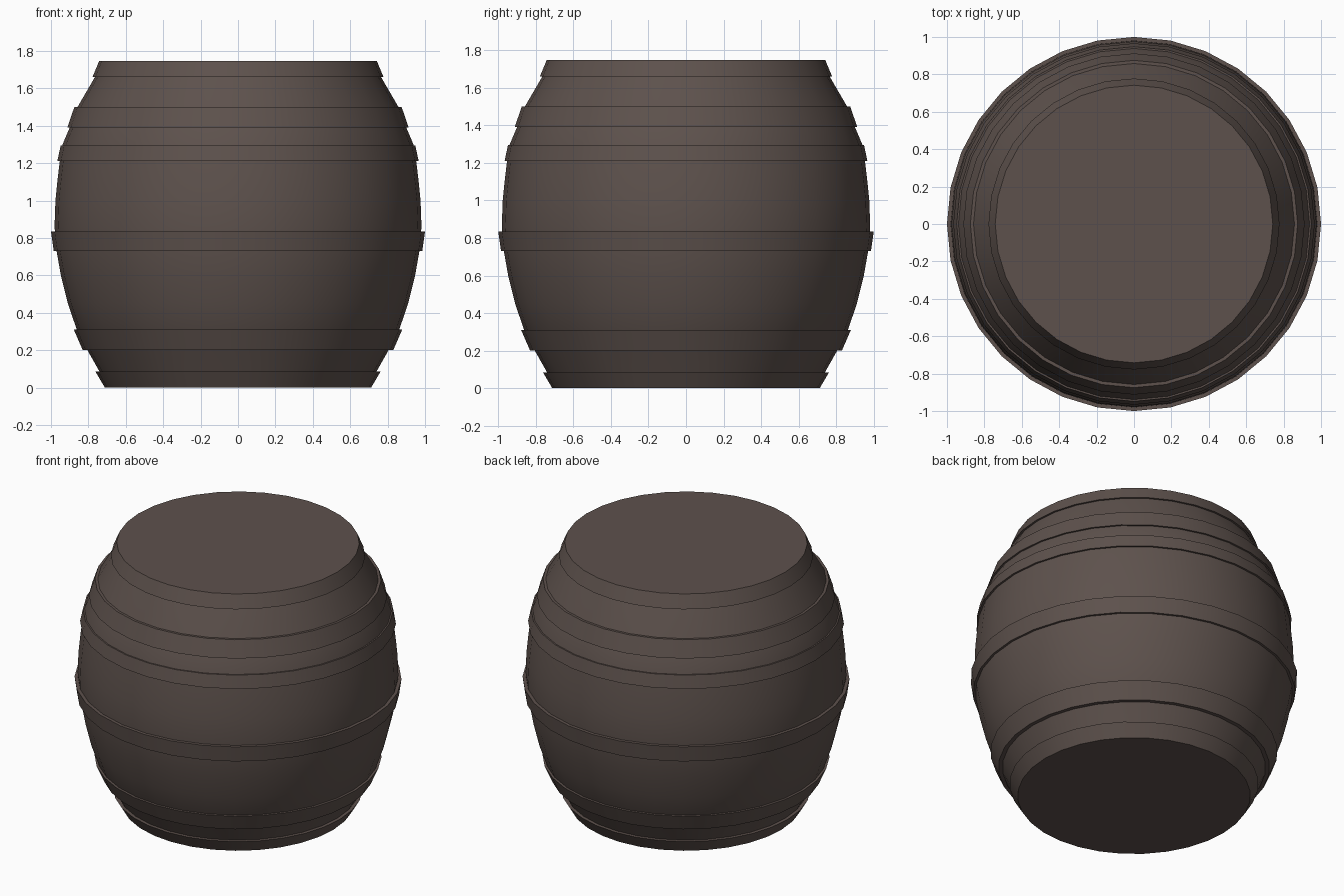
import bpy
import math

SIDES = 32

cube = bpy.data.objects.get("Cube")
if cube:
    bpy.data.objects.remove(cube, do_unlink=True)

wood = bpy.data.materials.new("dark_brown_wood")
wood.use_nodes = True
colour = (0.110, 0.083, 0.073, 1)
wood.diffuse_color = colour
bsdf = next(n for n in wood.node_tree.nodes if n.type == 'BSDF_PRINCIPLED')
bsdf.inputs["Base Color"].default_value = colour
bsdf.inputs["Roughness"].default_value = 0.8


def lathe(name, profile, closed):
    """Revolve (radius, height) points, listed upward on the outside, around z."""
    n = len(profile)
    verts, faces = [], []
    for s in range(SIDES):
        a = 2 * math.pi * s / SIDES
        verts += [(r * math.cos(a), r * math.sin(a), z) for r, z in profile]
    for s in range(SIDES):
        here, there = s * n, (s + 1) % SIDES * n
        for i in range(n if closed else n - 1):
            j = (i + 1) % n
            faces.append((here + i, there + i, there + j, here + j))
    if not closed:
        # Flat end caps
        faces.append([s * n for s in reversed(range(SIDES))])
        faces.append([s * n + n - 1 for s in range(SIDES)])
    mesh = bpy.data.meshes.new(name)
    mesh.from_pydata(verts, [], faces)
    mesh.materials.append(wood)
    obj = bpy.data.objects.new(name, mesh)
    bpy.context.collection.objects.link(obj)
    bpy.ops.object.select_all(action='DESELECT')
    obj.select_set(True)
    bpy.context.view_layer.objects.active = obj
    bpy.ops.object.shade_smooth_by_angle(angle=math.radians(35))
    return obj


# Bulging barrel body with flat ends
lathe("barrel_body", [
    (0.70, 0.005), (0.74, 0.085), (0.805, 0.2), (0.862, 0.31), (0.91, 0.45),
    (0.947, 0.6), (0.97, 0.73), (0.981, 0.86), (0.976, 1.0), (0.966, 1.1),
    (0.953, 1.21), (0.938, 1.3), (0.9, 1.39), (0.858, 1.5), (0.765, 1.66),
    (0.73, 1.74)], False)

# Raised hoops: name, lower radius and height, upper radius and height
hoops = [
    ("lower_middle_hoop", 0.83, 0.2, 0.878, 0.31),
    ("centre_hoop", 0.985, 0.73, 1.0, 0.835),
    ("upper_middle_hoop", 0.966, 1.21, 0.948, 1.295),
    ("shoulder_hoop", 0.912, 1.39, 0.875, 1.5),
]
for name, r0, z0, r1, z1 in hoops:
    lathe(name, [(r0, z0), (r1, z1), (r1 - 0.06, z1), (r0 - 0.06, z0)], True)

# End hoops, capped flush with the barrel ends
lathe("bottom_hoop", [(0.712, 0), (0.762, 0.085)], False)
lathe("top_hoop", [(0.778, 1.66), (0.742, 1.747)], False)
